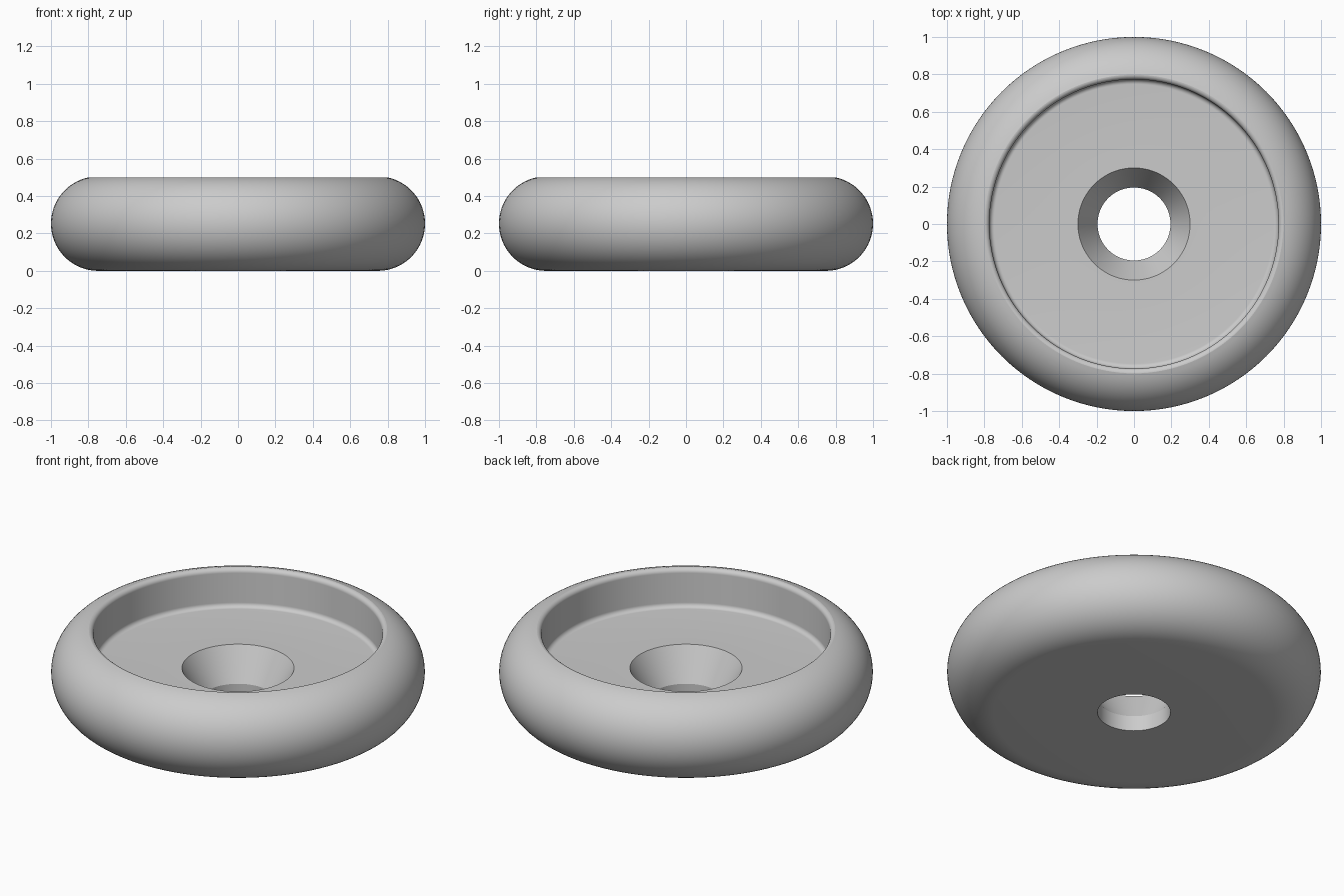
import bpy, bmesh
from math import sin, cos, pi, radians

SEGMENTS = 128

if "Cube" in bpy.data.objects:
    bpy.data.objects.remove(bpy.data.objects["Cube"], do_unlink=True)


def make_material(name, colour):
    mat = bpy.data.materials.new(name)
    mat.use_nodes = True
    mat.diffuse_color = colour
    mat.node_tree.nodes["Principled BSDF"].inputs["Base Color"].default_value = colour
    return mat


def arc(cx, cz, radius, start, end, steps):
    """Points (radius, height) on a circular arc, angles in degrees."""
    angles = [radians(start + (end - start) * i / steps) for i in range(steps + 1)]
    return [(cx + radius * cos(a), cz + radius * sin(a)) for a in angles]


def lathe(name, profile, mat):
    """Revolve a closed profile around the z axis."""
    bm = bmesh.new()
    verts = [bm.verts.new((r, 0, z)) for r, z in profile]
    edges = [bm.edges.new((v, verts[i - 1])) for i, v in enumerate(verts)]
    bmesh.ops.spin(bm, geom=verts + edges, cent=(0, 0, 0), axis=(0, 0, 1),
                   angle=2 * pi, steps=SEGMENTS, use_merge=True)
    bmesh.ops.remove_doubles(bm, verts=bm.verts, dist=1e-5)
    bmesh.ops.recalc_face_normals(bm, faces=bm.faces)
    mesh = bpy.data.meshes.new(name)
    bm.to_mesh(mesh)
    bm.free()
    mesh.materials.append(mat)
    obj = bpy.data.objects.new(name, mesh)
    bpy.context.collection.objects.link(obj)
    bpy.ops.object.select_all(action="DESELECT")
    obj.select_set(True)
    bpy.context.view_layer.objects.active = obj
    bpy.ops.object.shade_smooth_by_angle(angle=radians(25))
    return obj


grey = make_material("light_grey", (0.6, 0.6, 0.6, 1))

side, fillet = 0.2525, 0.026
wall, floor, top = 0.773, 0.275, 0.5

profile = [(0.195, 0)]                                              # hole, bottom edge
profile += arc(1 - side, side, side, -90, 78.6, 32)                 # rounded outer side
profile += arc(wall + fillet, top - fillet, fillet, 90, 180, 8)     # rounded recess rim
profile += arc(wall - fillet, floor + fillet, fillet, 0, -90, 8)    # recess floor fillet
profile += [(0.3, floor), (0.195, 0.09)]                            # countersunk hole

lathe("round_foot", profile, grey)
